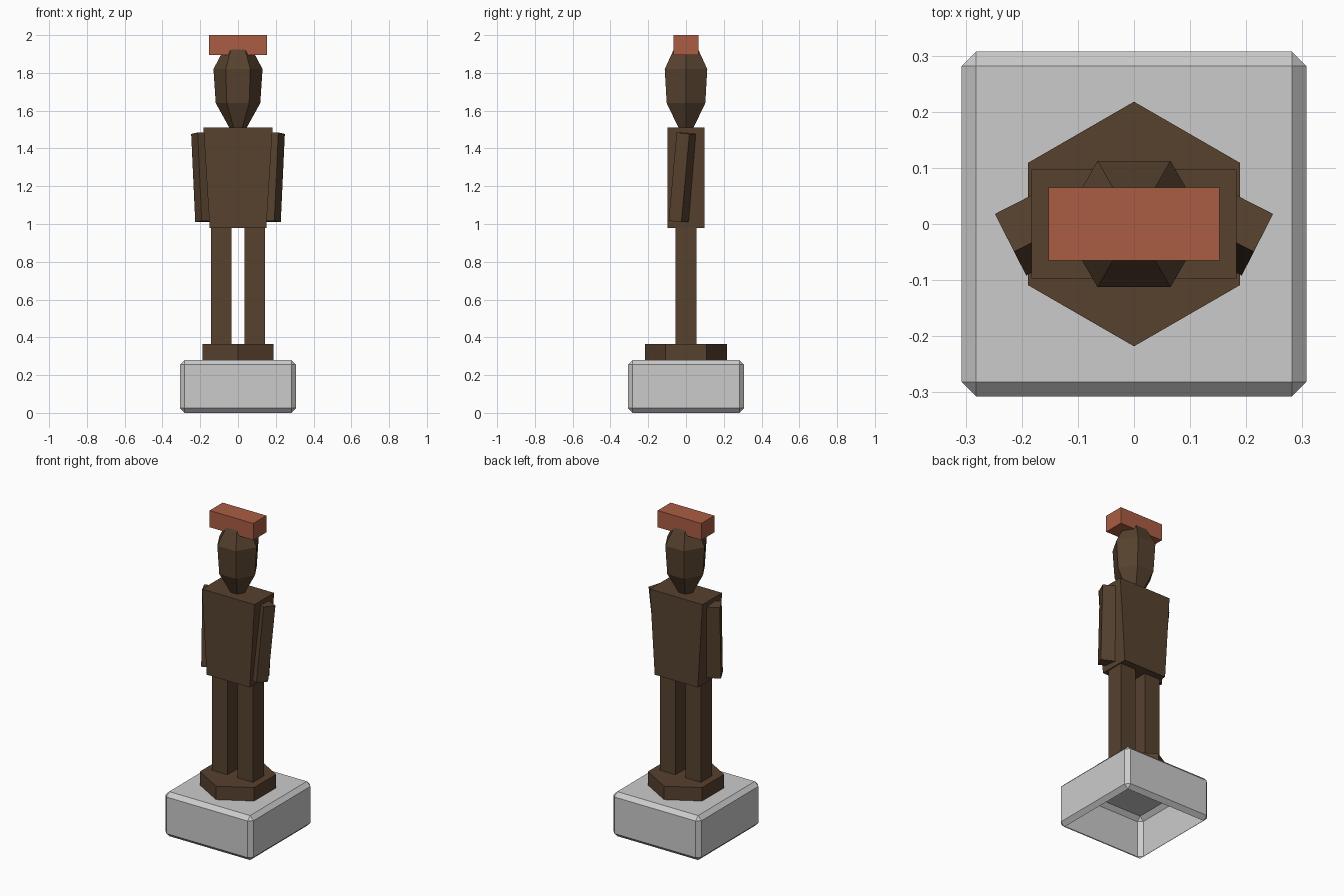
import bpy, bmesh, math
from mathutils import Matrix, Euler

if "Cube" in bpy.data.objects:
    bpy.data.objects.remove(bpy.data.objects["Cube"])


def material(name, color):
    m = bpy.data.materials.new(name)
    m.diffuse_color = (*color, 1)
    m.use_nodes = True
    m.node_tree.nodes["Principled BSDF"].inputs["Base Color"].default_value = m.diffuse_color
    return m


WOOD = material("dark_wood", (0.095, 0.054, 0.028))
RUST = material("rust_red", (0.40, 0.11, 0.056))


def finish(name, bm, mat=None):
    bmesh.ops.recalc_face_normals(bm, faces=bm.faces)
    mesh = bpy.data.meshes.new(name)
    bm.to_mesh(mesh)
    bm.free()
    if mat:
        mesh.materials.append(mat)
    ob = bpy.data.objects.new(name, mesh)
    bpy.context.collection.objects.link(ob)
    return ob


def box(name, size, loc, mat=None, rot=(0, 0, 0)):
    bm = bmesh.new()
    mtx = Matrix.LocRotScale(loc, Euler(rot), size)
    bmesh.ops.create_cube(bm, size=1, matrix=mtx)
    return finish(name, bm, mat)


def hex_loft(name, rings, start, mat):
    # stacked hexagons given as (radius, z)
    bm = bmesh.new()
    loops = []
    for r, z in rings:
        angles = [start + math.radians(60 * i) for i in range(6)]
        loops.append([bm.verts.new((r * math.cos(a), r * math.sin(a), z)) for a in angles])
    for lo, hi in zip(loops, loops[1:]):
        for i in range(6):
            j = (i + 1) % 6
            bm.faces.new((lo[i], lo[j], hi[j], hi[i]))
    bm.faces.new(loops[0][::-1])
    bm.faces.new(loops[-1])
    return finish(name, bm, mat)


# Plinth: chamfered block, open underneath
bm = bmesh.new()
bmesh.ops.create_cube(bm, size=1, matrix=Matrix.LocRotScale((0, 0, 0.14), None, (0.614, 0.614, 0.28)))
bmesh.ops.bevel(bm, geom=bm.edges[:], offset=0.025, segments=1, affect='EDGES')
bm.normal_update()
bottom = [f for f in bm.faces if f.normal.z < -0.99]
bmesh.ops.delete(bm, geom=bottom, context='FACES_ONLY')
finish("plinth", bm)

# Hexagonal foot block
hex_loft("foot_block", [(0.218, 0.28), (0.218, 0.365)], math.radians(90), WOOD)

# Torso, narrower at the waist
torso = box("torso", (0.366, 0.194, 0.53), (0, 0, 1.245), WOOD)
for v in torso.data.vertices:
    if v.co.z < 1.2:
        v.co.x *= 0.15 / 0.183

# Legs and arms
for side, s in (("left", -1), ("right", 1)):
    box(side + "_leg", (0.108, 0.11, 0.615), (s * 0.089, 0, 0.6725), WOOD)
    box(side + "_arm", (0.11, 0.076, 0.47), (s * 0.171, -0.012, 1.247), WOOD,
        (math.radians(-5.8), 0, math.radians(-27 * s)))

# Head
hex_loft("head", [(0.046, 1.51), (0.118, 1.64), (0.13, 1.82), (0.073, 1.928)], 0, WOOD)

# Flat block on the head
box("hat_block", (0.305, 0.13, 0.105), (0, 0, 1.9475), RUST)
